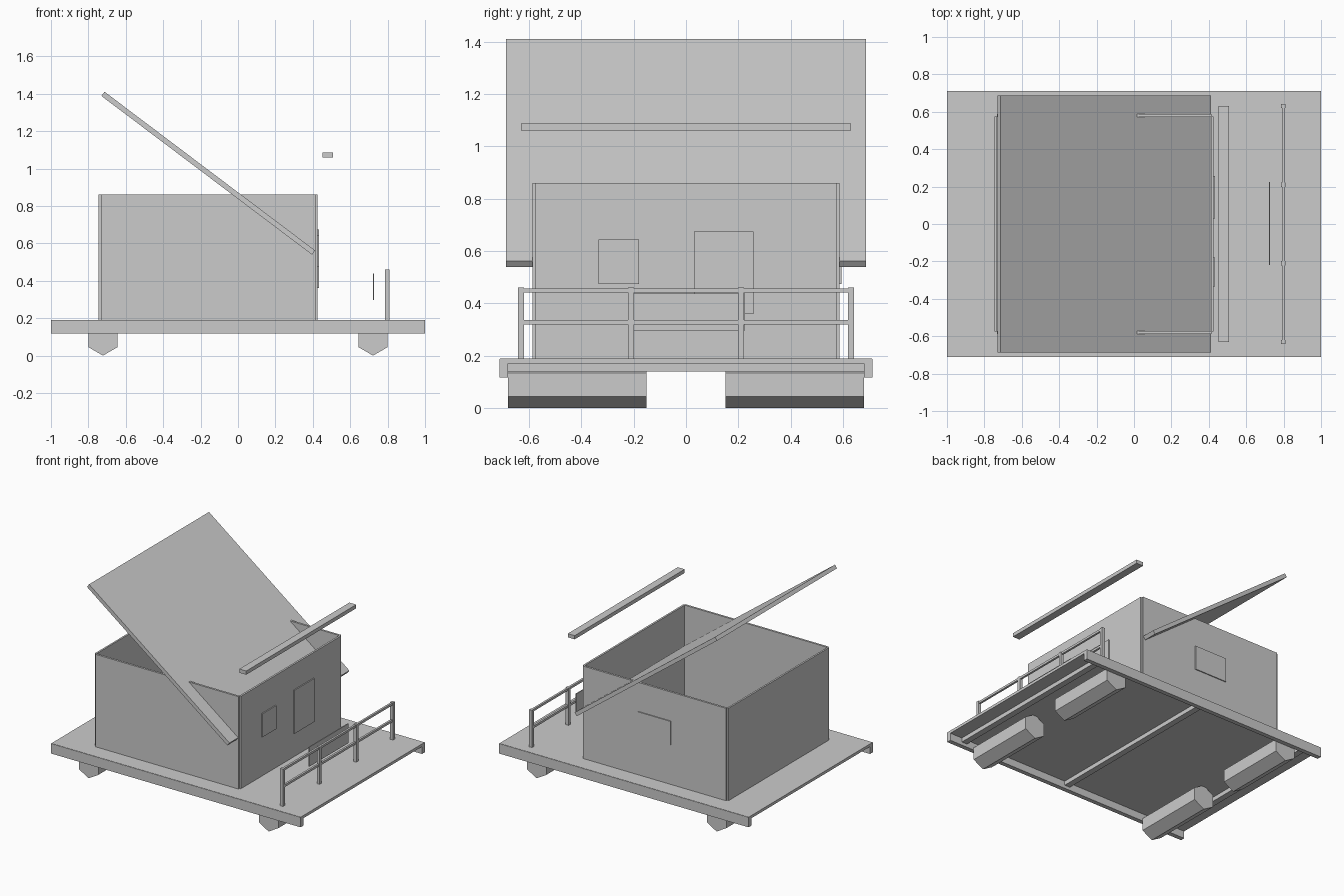
import bpy
from math import radians, pi, atan2


def box(name, x, y, z):
    """Axis-aligned box from (min, max) ranges."""
    bpy.ops.mesh.primitive_cube_add(size=1, location=[(a + b) / 2 for a, b in (x, y, z)])
    ob = bpy.context.object
    ob.name = name
    ob.scale = [b - a for a, b in (x, y, z)]
    bpy.ops.object.transform_apply(location=False, rotation=False, scale=True)
    return ob


# deck plate with frame beams underneath
box("deck_plate", (-1, 1), (-0.71, 0.71), (0.17, 0.19))
for s in (-1, 1):
    y = sorted((s * 0.68, s * 0.712))
    box("deck_side_beam", (-1, 1), y, (0.117, 0.188))
for x in (-0.88, 0, 0.88):
    box("cross_beam", (x - 0.022, x + 0.022), (-0.68, 0.68), (0.14, 0.175))

# four hexagonal floats, point down
for sx in (-1, 1):
    for sy in (-1, 1):
        bpy.ops.mesh.primitive_cylinder_add(
            vertices=6, radius=0.09, depth=0.53,
            location=(sx * 0.722, sy * 0.415, 0.09), rotation=(pi / 2, 0, 0))
        bpy.context.object.name = "float"

# open-topped cabin walls
for s in (-1, 1):
    box("cabin_side_wall", (-0.732, 0.415), sorted((s * 0.572, s * 0.587)), (0.19, 0.86))
box("cabin_rear_wall", (-0.745, -0.732), (-0.575, 0.575), (0.19, 0.86))
box("cabin_door_wall", (0.411, 0.425), (-0.575, 0.575), (0.19, 0.86))

# door and windows
box("door", (0.42, 0.433), (0.03, 0.257), (0.36, 0.675))
box("porch_window", (0.42, 0.433), (-0.335, -0.18), (0.475, 0.645))
box("back_window", (-0.29, -0.03), (0.58, 0.594), (0.475, 0.65))

# tilted roof sheet
roof = box("roof", (-0.705, 0.705), (-0.687, 0.687), (-0.014, 0.014))
roof.location = (-0.159, 0, 0.975)
roof.rotation_euler = (0, radians(37), 0)

# ridge bar above the porch
box("awning_bar", (0.452, 0.507), (-0.63, 0.63), (1.06, 1.087))

# porch railing
for y in (-0.63, -0.21, 0.21, 0.63):
    box("rail_post", (0.787, 0.81), (y - 0.011, y + 0.011), (0.19, 0.46))
for z in (0.328, 0.45):
    box("rail_bar", (0.791, 0.806), (-0.63, 0.63), (z - 0.008, z + 0.008))

# thin panel behind the railing
box("railing_panel", (0.721, 0.728), (-0.22, 0.225), (0.297, 0.438))
